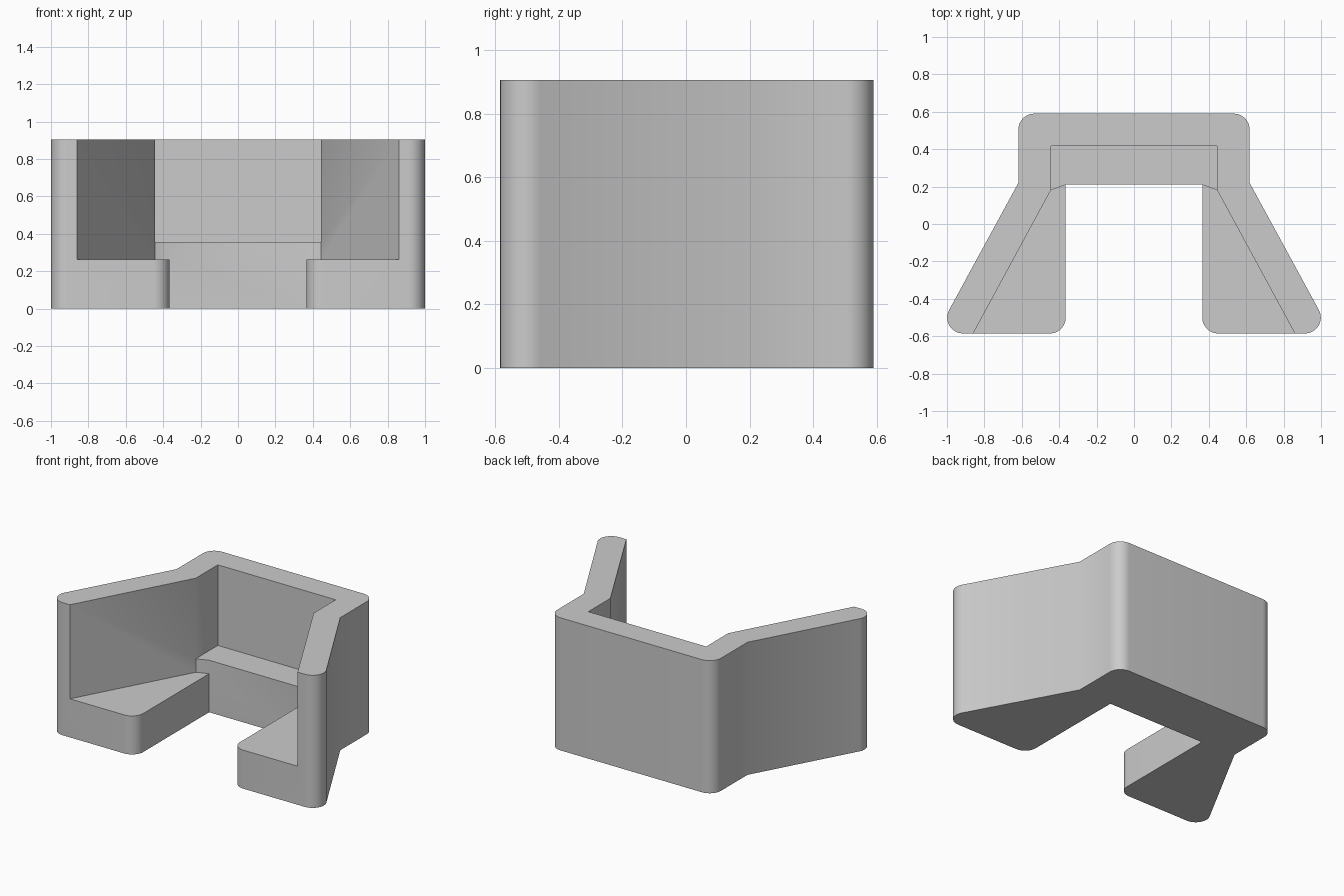
import bpy, bmesh
from math import tan, cos, sin, atan2, pi
from mathutils import Vector

cube = bpy.data.objects.get("Cube")
if cube:
    bpy.data.objects.remove(cube, do_unlink=True)

HEIGHT, FOOT_TOP, LEDGE_TOP = 0.905, 0.263, 0.355
RADIUS = 0.085
ARC_STEPS = 12


def rounded(points):
    """Replace each (x, y, radius) corner that has a radius with an arc."""
    out = []
    for i, (x, y, r) in enumerate(points):
        p = Vector((x, y))
        if not r:
            out.append(p)
            continue
        a = (Vector(points[i - 1][:2]) - p).normalized()
        b = (Vector(points[(i + 1) % len(points)][:2]) - p).normalized()
        reach = r / tan(a.angle(b) / 2)
        centre = p + (a + b).normalized() * (reach ** 2 + r ** 2) ** 0.5
        start, end = p + a * reach - centre, p + b * reach - centre
        first = atan2(start.y, start.x)
        sweep = (atan2(end.y, end.x) - first + pi) % (2 * pi) - pi
        for k in range(ARC_STEPS + 1):
            t = first + sweep * k / ARC_STEPS
            out.append(centre + Vector((cos(t), sin(t))) * r)
    return out


def mirrored(half):
    """Close a right-hand half outline by mirroring it across x = 0."""
    return half + [(-x, y, r) for x, y, r in reversed(half)]


def prism(name, outline, bottom, top):
    """Closed solid made from a flat outline."""
    ring = rounded(outline)
    bm = bmesh.new()
    low = [bm.verts.new((p.x, p.y, bottom)) for p in ring]
    high = [bm.verts.new((p.x, p.y, top)) for p in ring]
    bm.faces.new(low)
    bm.faces.new(high)
    for i in range(len(ring)):
        bm.faces.new((low[i - 1], low[i], high[i], high[i - 1]))
    bmesh.ops.recalc_face_normals(bm, faces=bm.faces)
    mesh = bpy.data.meshes.new(name)
    bm.to_mesh(mesh)
    bm.free()
    obj = bpy.data.objects.new(name, mesh)
    bpy.context.scene.collection.objects.link(obj)
    return obj


# Full-height U-shaped body with splayed arms
body = prism("splayed_bracket", mirrored([
    (0.365, 0.21, 0), (0.365, -0.585, RADIUS), (1.057, -0.585, RADIUS),
    (0.618, 0.22, 0), (0.618, 0.59, RADIUS)]), 0, HEIGHT)

# Space above the feet, between the splayed walls
foot_cutter = prism("foot_cutter", mirrored([
    (0.35, 0.1, 0), (0.365, 0.21, 0), (0.445, 0.18, 0), (0.922, -0.7, 0)]), FOOT_TOP, 1.2)

# Space above the rear ledge
ledge_cutter = prism("ledge_cutter", mirrored([
    (0.445, 0.1, 0), (0.445, 0.418, 0)]), LEDGE_TOP, 1.2)

# Plain grey finish, shared so the cut faces keep it
grey = bpy.data.materials.new("plain_grey")
grey.use_nodes = True
colour = (0.6, 0.6, 0.6, 1)
grey.diffuse_color = colour
grey.node_tree.nodes["Principled BSDF"].inputs["Base Color"].default_value = colour
for obj in (body, foot_cutter, ledge_cutter):
    obj.data.materials.append(grey)

# Carve the body
bpy.ops.object.select_all(action="DESELECT")
body.select_set(True)
bpy.context.view_layer.objects.active = body
for cutter in (foot_cutter, ledge_cutter):
    mod = body.modifiers.new(cutter.name, "BOOLEAN")
    mod.operation, mod.solver, mod.object = "DIFFERENCE", "EXACT", cutter
    bpy.ops.object.modifier_apply(modifier=mod.name)
    bpy.data.objects.remove(cutter, do_unlink=True)

# Smooth rounded corners, crisp edges
bpy.ops.object.shade_smooth_by_angle(angle=pi / 6)
